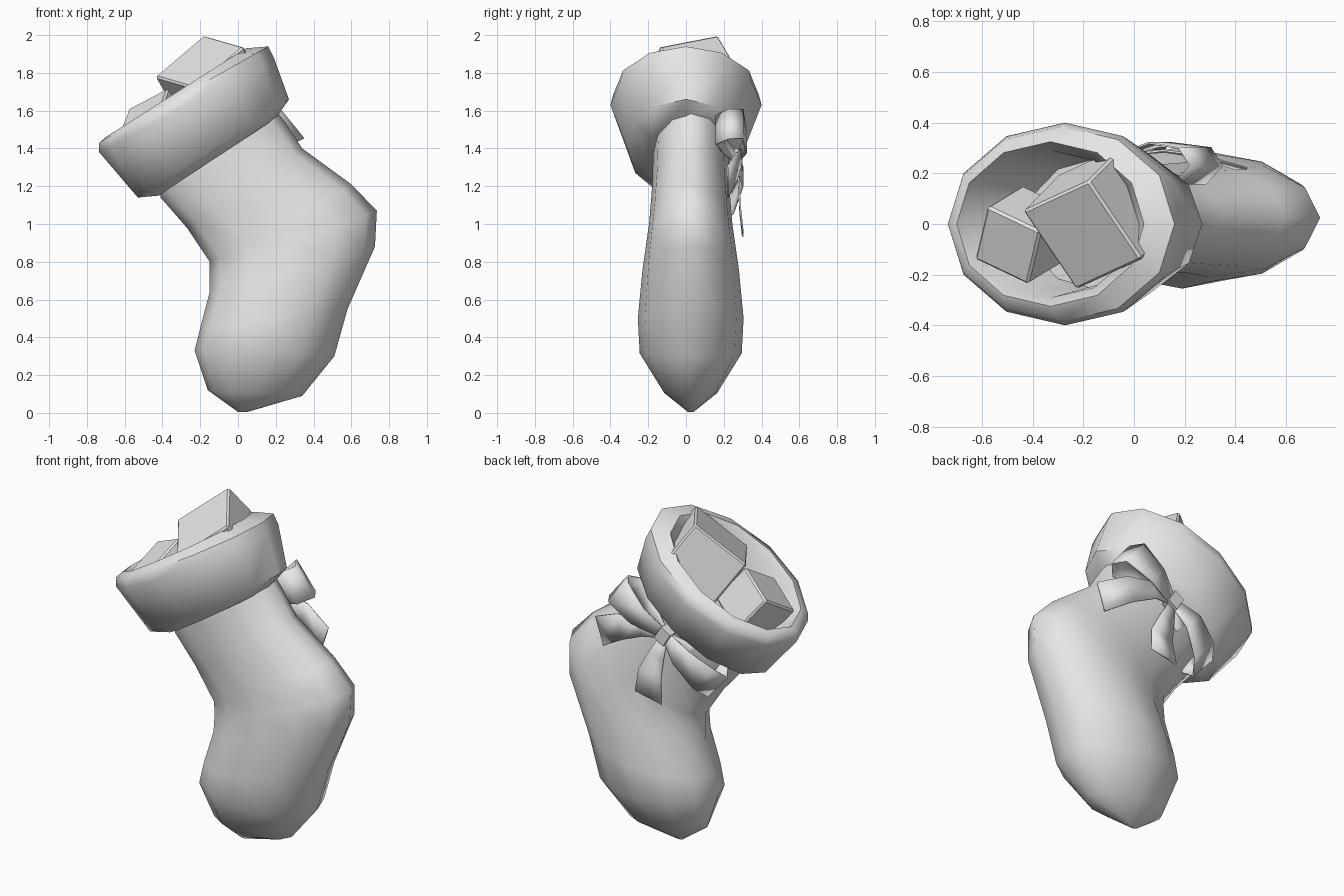
import bpy, bmesh, math
from mathutils import Vector as V

cube = bpy.data.objects.get("Cube")
if cube:
    bpy.data.objects.remove(cube)

grey = bpy.data.materials.new("plain_grey")
grey.use_nodes = True
grey.diffuse_color = (0.8, 0.8, 0.8, 1)
grey.node_tree.nodes["Principled BSDF"].inputs["Base Color"].default_value = (0.8, 0.8, 0.8, 1)


def finish(name, bm, angle=None, recalc=True):
    if recalc:
        bmesh.ops.recalc_face_normals(bm, faces=bm.faces)
    mesh = bpy.data.meshes.new(name)
    bm.to_mesh(mesh)
    bm.free()
    mesh.materials.append(grey)
    obj = bpy.data.objects.new(name, mesh)
    bpy.context.collection.objects.link(obj)
    if angle:
        bpy.ops.object.select_all(action='DESELECT')
        obj.select_set(True)
        bpy.context.view_layer.objects.active = obj
        bpy.ops.object.shade_smooth_by_angle(angle=math.radians(angle))
    return obj


def loft(name, sections, yc, sides, angle):
    """Skin oval rings; each ring is (left x, left z, right x, right z, half depth)."""
    bm = bmesh.new()
    rings = []
    for lx, lz, rx, rz, depth in sections:
        left, right = V((lx, yc, lz)), V((rx, yc, rz))
        mid, half = (left + right) / 2, (right - left) / 2
        ring = []
        for i in range(sides):
            t = 2 * math.pi * i / sides
            ring.append(bm.verts.new(mid + half * math.cos(t) + V((0, depth * math.sin(t), 0))))
        rings.append(ring)
    for a, b in zip(rings, rings[1:]):
        for i in range(sides):
            j = (i + 1) % sides
            bm.faces.new((a[i], a[j], b[j], b[i]))
    bm.faces.new(rings[0])
    bm.faces.new(rings[-1])
    return finish(name, bm, angle)


def gift(name, corner, along, across, depth):
    """Box hanging below a tilted top face."""
    corner, along, across = V(corner), V(along), V(across)
    down = along.cross(across).normalized()
    if down.z > 0:
        down = -down
    bm = bmesh.new()
    top = [bm.verts.new(corner + p) for p in (V(), along, along + across, across)]
    face = bm.faces.new(top)
    res = bmesh.ops.extrude_face_region(bm, geom=[face], use_keep_orig=True)
    moved = [g for g in res["geom"] if isinstance(g, bmesh.types.BMVert)]
    bmesh.ops.translate(bm, verts=moved, vec=down * depth)
    obj = finish(name, bm)
    bevel = obj.modifiers.new("Bevel", 'BEVEL')
    bevel.width = 0.01
    bevel.segments = 1


def ribbon(name, path, widths, side):
    """Strip of cloth following a path, with a half width at each point."""
    bm = bmesh.new()
    side = V(side).normalized()
    rows = [(bm.verts.new(V(p) + side * w), bm.verts.new(V(p) - side * w))
            for p, w in zip(path, widths)]
    for a, b in zip(rows, rows[1:]):
        bm.faces.new((a[0], a[1], b[1], b[0]))
    obj = finish(name, bm, 50)
    thick = obj.modifiers.new("Solidify", 'SOLIDIFY')
    thick.thickness = 0.008
    thick.offset = 0


# Sock, from the neck down to the toe
loft("sock", [
    (-0.42, 1.22, 0.20, 1.60, 0.20),
    (-0.41, 1.14, 0.25, 1.54, 0.20),
    (-0.27, 0.98, 0.34, 1.40, 0.205),
    (-0.15, 0.80, 0.60, 1.21, 0.22),
    (-0.15, 0.73, 0.735, 1.07, 0.235),
    (-0.15, 0.64, 0.725, 0.88, 0.255),
    (-0.20, 0.45, 0.58, 0.55, 0.28),
    (-0.23, 0.33, 0.51, 0.30, 0.27),
    (-0.16, 0.12, 0.34, 0.09, 0.14),
    (0.00, 0.005, 0.05, 0.005, 0.015),
], 0.025, 12, 60)

# Rolled cuff: outer wall, rim, then the hollow inside
loft("cuff", [
    (-0.42, 1.15, 0.20, 1.56, 0.21),
    (-0.53, 1.14, 0.27, 1.66, 0.31),
    (-0.735, 1.38, 0.19, 1.88, 0.40),
    (-0.735, 1.43, 0.16, 1.94, 0.385),
    (-0.70, 1.46, 0.04, 1.93, 0.325),
    (-0.66, 1.43, 0.01, 1.84, 0.29),
    (-0.42, 1.29, 0.06, 1.60, 0.25),
], 0.0, 12, 50)

# Gift boxes in the opening
gift("large_gift", (-0.18, 0.17, 2.0), (-0.26, -0.12, -0.22), (0.21, -0.31, -0.06), 0.32)
gift("small_gift", (-0.58, 0.07, 1.61), (0.21, -0.10, 0.11), (-0.05, -0.21, -0.13), 0.25)

# Bow on the back: two loops, two tails and a knot
knot = (-0.05, 0.27, 1.34)
loop_widths = (0.03, 0.07, 0.1, 0.1, 0.1, 0.06, 0.03)
ribbon("upper_loop", [knot, (0.1, 0.32, 1.43), (0.24, 0.3, 1.53), (0.285, 0.23, 1.53),
                      (0.22, 0.16, 1.5), (0.1, 0.2, 1.42), knot],
       loop_widths, (-0.13, 0, 0.16))
ribbon("lower_loop", [knot, (-0.17, 0.3, 1.25), (-0.29, 0.25, 1.13), (-0.335, 0.18, 1.07),
                      (-0.3, 0.13, 1.1), (-0.17, 0.2, 1.24), knot],
       loop_widths, (-0.18, 0, 0.2))
ribbon("hanging_tail", [knot, (0.0, 0.28, 1.21), (0.04, 0.285, 1.09), (0.04, 0.3, 0.95)],
       (0.02, 0.05, 0.075, 0.09), (0.95, 0, 0.2))
ribbon("side_tail", [knot, (0.1, 0.29, 1.35), (0.25, 0.27, 1.31), (0.42, 0.22, 1.22)],
       (0.02, 0.05, 0.075, 0.085), (0.3, 0, 0.9))

bm = bmesh.new()
bmesh.ops.create_cube(bm, size=1)
knot_obj = finish("bow_knot", bm)
knot_obj.location = knot
knot_obj.scale = (0.07, 0.06, 0.09)
knot_obj.rotation_euler = (0, math.radians(-32), 0)
